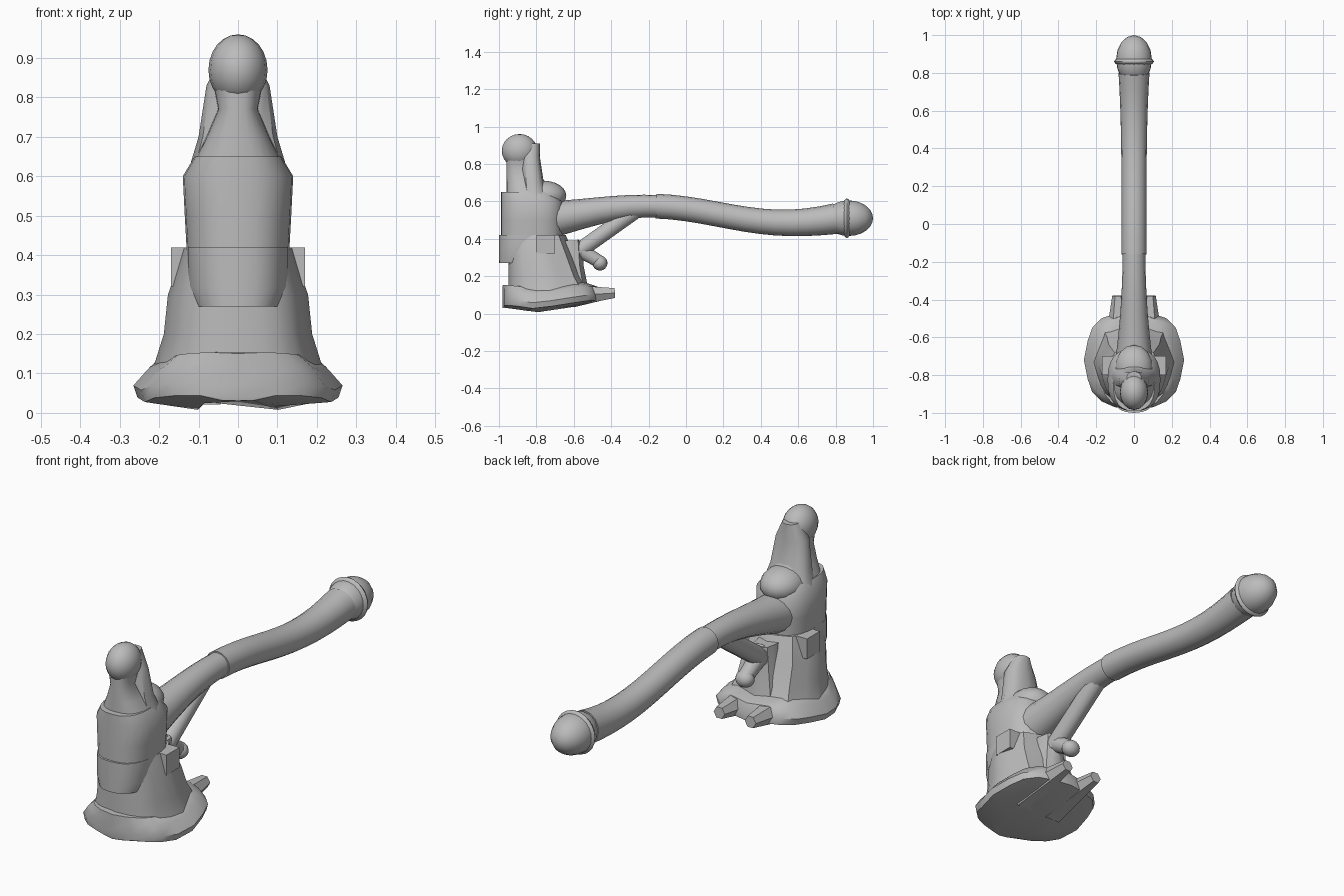
import bpy, bmesh, math
from mathutils import Vector

default_cube = bpy.data.objects.get("Cube")
if default_cube:
    bpy.data.objects.remove(default_cube, do_unlink=True)

grey = bpy.data.materials.new("stone grey")
grey.use_nodes = True
colour = (.5, .5, .5, 1)
grey.diffuse_color = colour
grey.node_tree.nodes["Principled BSDF"].inputs["Base Color"].default_value = colour


def finish(obj, name):
    """Name, paint and shade the object, keeping hard edges."""
    obj.name = obj.data.name = name
    obj.data.materials.append(grey)
    bpy.ops.object.select_all(action="DESELECT")
    obj.select_set(True)
    bpy.context.view_layer.objects.active = obj
    bpy.ops.object.shade_smooth_by_angle(angle=math.radians(40))


def loft(name, rings):
    """Skin a list of equal-length point rings and cap both ends."""
    bm = bmesh.new()
    loops = [[bm.verts.new(point) for point in ring] for ring in rings]
    for low, high in zip(loops, loops[1:]):
        for i in range(len(low)):
            bm.faces.new((low[i - 1], low[i], high[i], high[i - 1]))
    bm.faces.new(loops[0])
    bm.faces.new(loops[-1])
    bmesh.ops.recalc_face_normals(bm, faces=bm.faces)
    mesh = bpy.data.meshes.new(name)
    bm.to_mesh(mesh)
    bm.free()
    obj = bpy.data.objects.new(name, mesh)
    bpy.context.collection.objects.link(obj)
    finish(obj, name)


def soften(value, exponent):
    return math.copysign(abs(value) ** exponent, value)


def no_lift(x, y):
    return 0


def keel(x, y):
    """Underside rises away from a low point beneath the body."""
    return .17 * abs(y + .8) + .06 * abs(x)


def stack(name, front, levels, sides=24, boxy=.8, fold=0, lift=no_lift):
    """Upright form; each level is a height, a half width and a back edge."""
    rings = []
    for height, half_width, back in levels:
        middle = (front + back) / 2
        half_depth = (back - front) / 2
        ring = []
        for i in range(sides):
            angle = math.tau * i / sides
            across, along = math.sin(angle), -math.cos(angle)
            # pleats run around the sides and back only
            pleat = 1 + fold * math.cos(8 * angle) * (along > -.6)
            x = half_width * pleat * soften(across, boxy)
            y = middle + half_depth * pleat * soften(along, boxy)
            ring.append((x, y, height + lift(x, y)))
        rings.append(ring)
    loft(name, rings)


def tube(name, centre, radius, steps=1, sides=16, x=0):
    """Round form whose centre and radius are rules of the fraction along it."""
    rings = []
    for k in range(steps + 1):
        t = k / steps
        middle = Vector((x, *centre(t)))
        tangent = Vector((0, *centre(t + .01))) - Vector((0, *centre(t - .01)))
        side = Vector((radius(t), 0, 0))
        up = side.cross(tangent.normalized())
        ring = []
        for i in range(sides):
            angle = math.tau * i / sides
            ring.append(middle + side * math.cos(angle) + up * math.sin(angle))
        rings.append(ring)
    loft(name, rings)


def line(start, end):
    """Straight centre rule between two points given as y and z."""
    return lambda t: Vector(start).lerp(Vector(end), t) if 0 <= t <= 1 else (
        Vector(start) + (Vector(end) - Vector(start)) * t)


def wave(start, end):
    """Centre rule that follows the gentle swan curve of the handle."""
    def centre(t):
        y = start + (end - start) * t
        return y, .53 + .045 * math.cos(math.pi * (y + .2) / .75)
    return centre


def ball(name, y, z, radii):
    bpy.ops.mesh.primitive_uv_sphere_add(
        segments=16, ring_count=12, location=(0, y, z), scale=radii)
    ball_object = bpy.context.object
    ball_object.data.transform(ball_object.matrix_basis.to_3x3().to_4x4())
    ball_object.scale = Vector.Fill(3, 1)
    finish(ball_object, name)


# Rocky base with a keeled underside
stack("base", -.98, [
    (0, .1, -.6), (.01, .25, -.46), (.04, .26, -.46), (.09, .22, -.48), (.12, .18, -.54)],
    sides=20, fold=.02, lift=keel)

# Draped lower body, waist, chest and shoulders
stack("skirt", -.95, [
    (.1, .21, -.5), (.2, .18, -.56), (.3, .17, -.6), (.42, .13, -.65)], fold=.045)
stack("waist_wrap", -1, [(.27, .11, -.7), (.32, .13, -.67), (.42, .13, -.66)])
stack("chest", -.99, [(.41, .13, -.66), (.5, .135, -.66), (.6, .14, -.66), (.65, .11, -.7)])
stack("shoulders", -.96, [(.6, .13, -.7), (.7, .08, -.75), (.77, .05, -.8), (.82, .06, -.8)])

# Head, hood and the hump below the hood
ball("head", -.89, .87, (.075, .095, .09))
stack("hood", -.88, [(.6, .13, -.72), (.7, .1, -.76), (.83, .08, -.78), (.91, .04, -.78)], sides=12)
ball("back_hump", -.76, .63, (.1, .12, .08))

# Paired parts: rear feet and side brackets
for side, label in ((1, "left"), (-1, "right")):
    tube("rear_foot_" + label, line((-.7, .09), (-.38, .11)),
         lambda t: .08 - .05 * t, sides=6, x=.085 * side)
    bpy.ops.mesh.primitive_cube_add(size=.1, location=(.12 * side, -.75, .37))
    finish(bpy.context.object, "side_bracket_" + label)

# Rear lug with its rounded spout
stack("rear_lug", -.72, [(.1, .11, -.52), (.25, .07, -.55), (.39, .05, -.56)], sides=16, fold=.04)
tube("spout", line((-.6, .36), (-.45, .27)), lambda t: .045 - .01 * t, sides=10)
ball("spout_end", -.46, .27, (.045, .04, .04))

# Handle: flared neck, lower strut and thicker sleeve
tube("handle_neck", wave(-.8, -.14), lambda t: .06 + .05 * (1 - t) ** 2, steps=8)
tube("handle_strut", line((-.27, .55), (-.58, .33)), lambda t: .045, sides=10)
tube("handle_sleeve", wave(-.16, .8), lambda t: .066 + .016 * t ** 4, steps=12)

# Collar and domed end of the handle
tube("end_core", line((.77, .51), (.87, .51)), lambda t: .07 + .02 * t)
ball("end_collar", .86, .51, (.106, .03, .106))
ball("end_dome", .87, .51, (.095, .13, .095))
